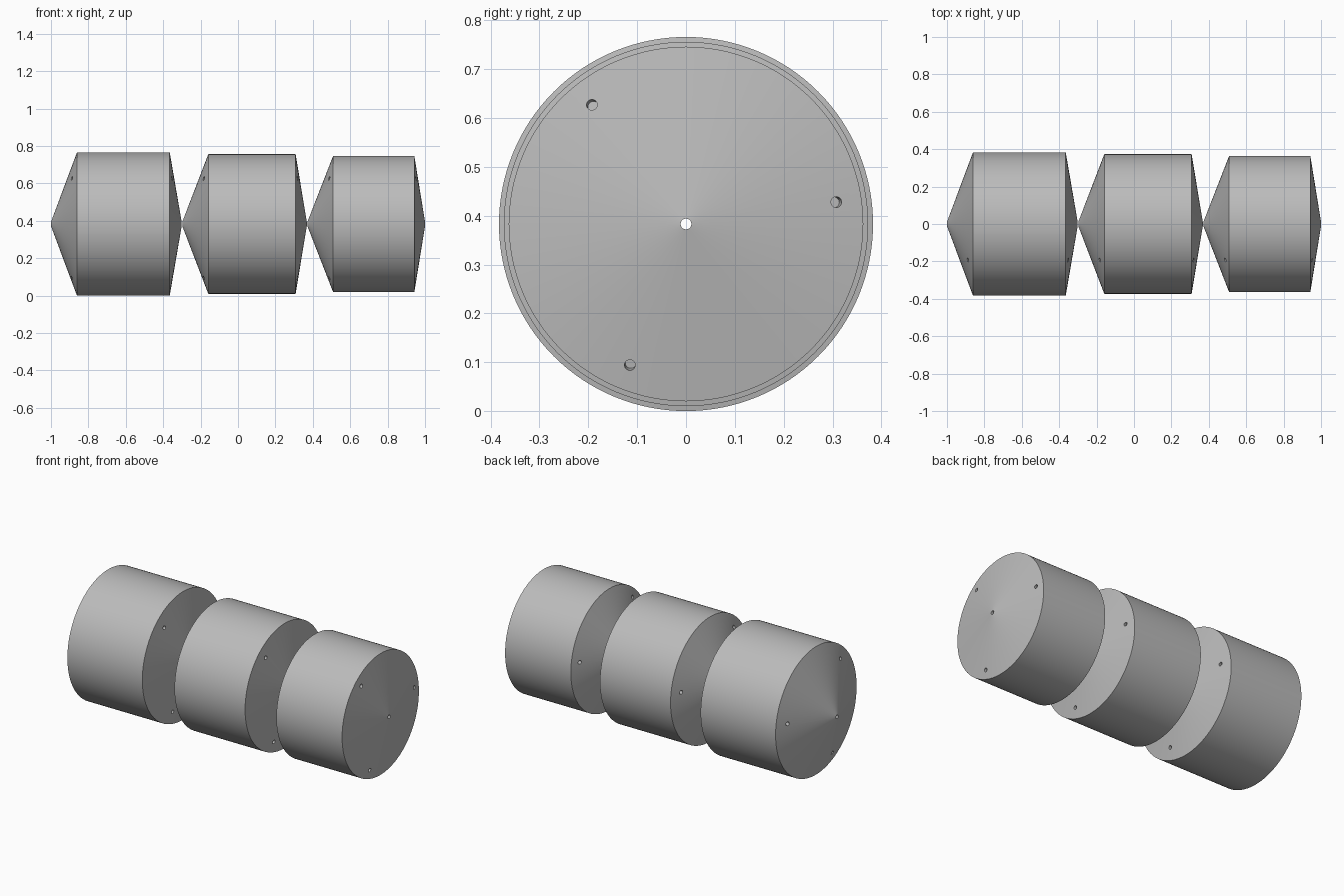
import bpy
import bmesh
import math
from mathutils import Matrix, Vector

cube = bpy.data.objects.get("Cube")
if cube:
    bpy.data.objects.remove(cube, do_unlink=True)

AXIS_Z = 0.383      # height of the shared axis
BORE = 0.011        # radius of the centre bore and of the small holes
HOLE_RING = 0.311   # distance of the small holes from the axis
HOLE_DEPTH = 0.03
SEGMENTS = 128

grey = bpy.data.materials.new("plain grey")
grey.use_nodes = True
grey.diffuse_color = (0.5, 0.5, 0.5, 1)
grey.node_tree.nodes["Principled BSDF"].inputs["Base Color"].default_value = (0.5, 0.5, 0.5, 1)


def to_object(bm, name):
    bmesh.ops.recalc_face_normals(bm, faces=bm.faces[:])
    mesh = bpy.data.meshes.new(name)
    bm.to_mesh(mesh)
    bm.free()
    mesh.materials.append(grey)
    obj = bpy.data.objects.new(name, mesh)
    bpy.context.collection.objects.link(obj)
    return obj


def radial(x, r, angle):
    return Vector((x, r * math.cos(angle), AXIS_Z + r * math.sin(angle)))


def drum(name, tip_l, edge_l, edge_r, tip_r, radius):
    # Drum with a cone on each end and a bore right through
    profile = [(tip_l, BORE), (edge_l, radius), (edge_r, radius), (tip_r, BORE)]
    bm = bmesh.new()
    rings = [[bm.verts.new(radial(x, r, math.tau * i / SEGMENTS)) for i in range(SEGMENTS)]
             for x, r in profile]
    for a, b in zip(rings, rings[1:] + rings[:1]):
        for i in range(SEGMENTS):
            j = (i + 1) % SEGMENTS
            bm.faces.new((a[i], a[j], b[j], b[i]))
    body = to_object(bm, name)

    # Three small blind holes square to each cone
    bm = bmesh.new()
    for tip, edge in ((tip_l, edge_l), (tip_r, edge_r)):
        x = tip + (edge - tip) * (HOLE_RING - BORE) / (radius - BORE)
        for k in range(3):
            angle = math.radians(8.3 + 120 * k)
            outward = radial(0, 1, angle) - radial(0, 0, angle)
            normal = outward * abs(edge - tip)
            normal.x = math.copysign(radius - BORE, tip - edge)
            turn = normal.to_track_quat("Z", "Y").to_matrix().to_4x4()
            bmesh.ops.create_cone(
                bm, cap_ends=True, segments=24, radius1=BORE, radius2=BORE,
                depth=2 * HOLE_DEPTH,
                matrix=Matrix.Translation(radial(x, HOLE_RING, angle)) @ turn)
    cutter = to_object(bm, name + "_hole_cutter")
    cutter.hide_render = True

    cut = body.modifiers.new("holes", "BOOLEAN")
    cut.operation = "DIFFERENCE"
    cut.solver = "EXACT"
    cut.object = cutter
    bpy.ops.object.select_all(action="DESELECT")
    body.select_set(True)
    bpy.context.view_layer.objects.active = body
    bpy.ops.object.modifier_apply(modifier=cut.name)
    bpy.data.objects.remove(cutter, do_unlink=True)
    bpy.ops.object.shade_smooth_by_angle(angle=math.radians(30))


# Three drums in a row, getting smaller towards the left
drum("large_drum", -1.0, -0.861, -0.365, -0.301, 0.383)
drum("middle_drum", -0.298, -0.159, 0.308, 0.368, 0.373)
drum("small_drum", 0.371, 0.508, 0.943, 1.0, 0.363)
